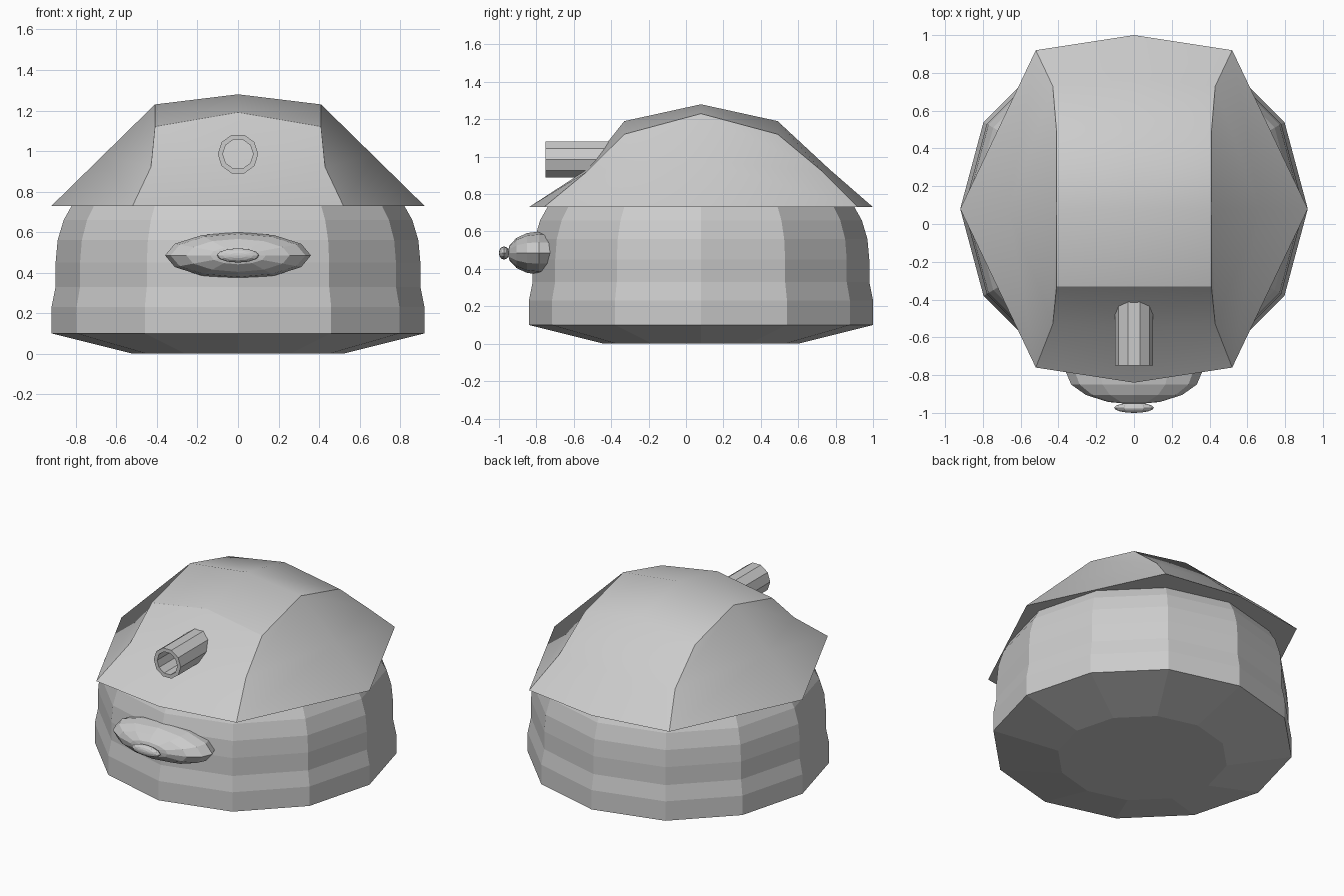
import bpy, bmesh, math
from mathutils import Vector

if "Cube" in bpy.data.objects:
    bpy.data.objects.remove(bpy.data.objects["Cube"], do_unlink=True)

CY = 0.08  # centre of the body along y

grey = bpy.data.materials.new("plain_grey")
grey.use_nodes = True
grey.diffuse_color = (0.6, 0.6, 0.6, 1)
grey.node_tree.nodes["Principled BSDF"].inputs["Base Color"].default_value = (0.6, 0.6, 0.6, 1)


def make_object(name, bm, location=(0, 0, 0)):
    bmesh.ops.recalc_face_normals(bm, faces=bm.faces[:])
    mesh = bpy.data.meshes.new(name)
    bm.to_mesh(mesh)
    bm.free()
    mesh.materials.append(grey)
    ob = bpy.data.objects.new(name, mesh)
    ob.location = location
    bpy.context.collection.objects.link(ob)
    return ob


def lathe(name, profile, sides, location, along_y=False, closed=False, scale=(1, 1, 1)):
    """Spin (radius, height) points; along_y turns the axis to face the front."""
    bm = bmesh.new()
    rings = []
    for r, h in profile:
        ring = []
        for i in range(sides):
            a = 2 * math.pi * i / sides
            c, s = r * math.cos(a), r * math.sin(a)
            p = (c, h, s) if along_y else (c, s, h)
            ring.append(bm.verts.new([p[k] * scale[k] for k in range(3)]))
        rings.append(ring)
    pairs = list(zip(rings, rings[1:]))
    if closed:
        pairs.append((rings[-1], rings[0]))
    for a, b in pairs:
        for i in range(sides):
            j = (i + 1) % sides
            bm.faces.new((a[i], a[j], b[j], b[i]))
    if not closed:
        bm.faces.new(rings[0])
        bm.faces.new(rings[-1])
    return make_object(name, bm, location)


def ellipsoid(name, location, radii, sides=12, rings=8):
    """Faceted ellipsoid with its poles facing front and back."""
    prof = [(max(math.sin(math.pi * i / rings), 0.01), -math.cos(math.pi * i / rings))
            for i in range(rings + 1)]
    return lathe(name, prof, sides, location, True, False, radii)


# Twelve-sided body with a bevelled base
lathe("body", [(0.52, 0), (0.92, 0.10), (0.92, 0.23), (0.90, 0.33), (0.90, 0.45),
               (0.89, 0.56), (0.86, 0.66), (0.815, 0.74), (0.6, 0.83)],
      12, (0, CY, 0))

# Roof: rows from front rim to back rim, (y, z) on the centre line, then the panel edge
centre = [(-0.92, 0.73), (-0.62, 0.925), (-0.41, 1.19), (0, 1.28),
          (0.41, 1.19), (0.69, 0.93), (0.92, 0.73)]
edge = [(0.52, -0.84, 0.73), (0.43, -0.61, 0.92), (0.41, -0.41, 1.12), (0.41, 0, 1.23),
        (0.41, 0.41, 1.12), (0.43, 0.65, 0.92), (0.52, 0.84, 0.73)]
bm = bmesh.new()
mid = [bm.verts.new((0, y, z)) for y, z in centre]
rims = {}
sharp = []
for side in (1, -1):
    e = [bm.verts.new((side * x, y, z)) for x, y, z in edge]
    for i in range(6):
        bm.faces.new((mid[i], mid[i + 1], e[i + 1], e[i]))
    # Side panel with a middle point and an outer rim point
    m = bm.verts.new((side * 0.665, 0, 0.98))
    tip = bm.verts.new((side * 0.92, 0, 0.73))
    for a, b, c, top in ((e[0], e[1], e[2], e[3]), (e[6], e[5], e[4], e[3])):
        bm.faces.new((a, b, m, tip))
        bm.faces.new((b, c, top, m))
    sharp += list(zip(e, e[1:]))
    sharp += [(e[2], mid[2])]
    rims[side] = (e[0], tip, e[6])
# Flat underside of the overhang
rim = [mid[0], *rims[1], mid[6], *reversed(rims[-1])]
bm.faces.new(rim)
sharp += list(zip(rim, rim[1:] + rim[:1]))
for f in bm.faces:
    f.smooth = True
for a, b in sharp:
    bm.edges.get((a, b)).smooth = False
make_object("roof", bm, (0, CY, 0))

# Hollow barrel poking out of the front of the roof
lathe("barrel", [(0.1, -0.75), (0.1, -0.3), (0.075, -0.3), (0.075, -0.75)],
      10, (0, 0, 0.985), along_y=True, closed=True)

# Wide snout with a small knob on its tip
ellipsoid("snout", (0, -0.785, 0.485), (0.36, 0.17, 0.115))
ellipsoid("snout_knob", (0, -0.973, 0.485), (0.105, 0.027, 0.035))
